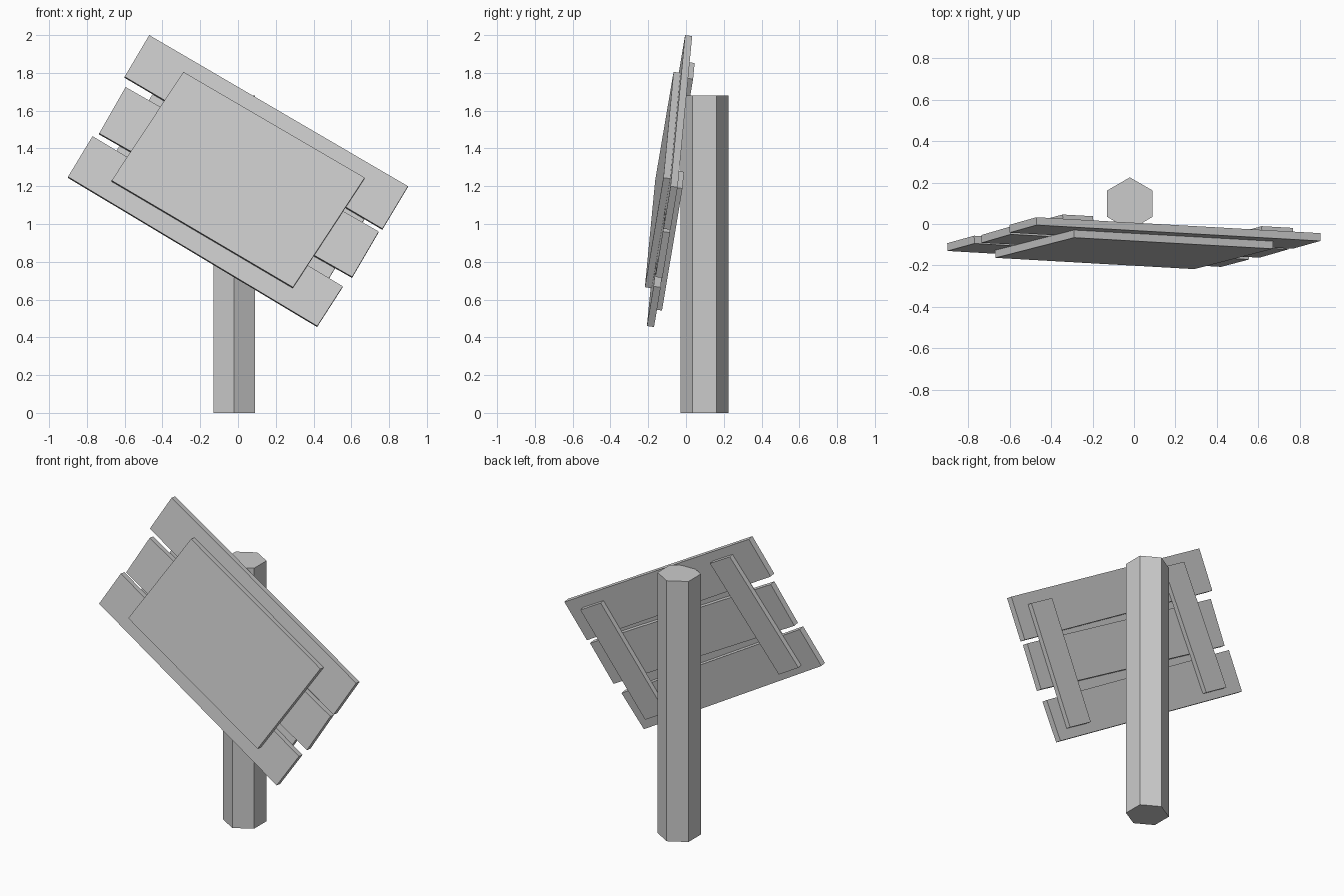
import bpy, bmesh, math
from mathutils import Vector

if "Cube" in bpy.data.objects:
    bpy.data.objects.remove(bpy.data.objects["Cube"])

# Leaning plane of the sign board: y as a function of x and z
GX, GZ = 0.031, 0.149
NORMAL = Vector((-GX, 1, -GZ)).normalized()   # points to the back


def on_plane(x, z):
    return Vector((x, -0.005 + GX * (x + 0.47) + GZ * (z - 2.0), z))


def slab(name, outline, front, thickness):
    """Flat board from a front-view outline (x, z), lying on the leaning plane."""
    bm = bmesh.new()
    verts = [bm.verts.new(on_plane(x, z) + NORMAL * front) for x, z in outline]
    face = bm.faces.new(verts)
    ext = bmesh.ops.extrude_face_region(bm, geom=[face], use_keep_orig=True)
    moved = [g for g in ext["geom"] if isinstance(g, bmesh.types.BMVert)]
    bmesh.ops.translate(bm, verts=moved, vec=NORMAL * thickness)
    bmesh.ops.recalc_face_normals(bm, faces=bm.faces)
    mesh = bpy.data.meshes.new(name)
    bm.to_mesh(mesh)
    bm.free()
    obj = bpy.data.objects.new(name, mesh)
    bpy.context.collection.objects.link(obj)
    return obj


# Hexagonal post, a corner facing front and back
bpy.ops.mesh.primitive_cylinder_add(vertices=6, radius=0.127, depth=1.68,
                                    location=(-0.02, 0.098, 0.84))
bpy.context.object.name = "post"

# Three planks
T = 0.038
slab("top_plank", [(-0.47, 2.0), (0.90, 1.20), (0.765, 0.975), (-0.60, 1.78)], 0, T)
slab("middle_plank", [(-0.595, 1.725), (0.745, 0.96), (0.605, 0.72), (-0.735, 1.48)], 0, T)
slab("bottom_plank", [(-0.77, 1.465), (0.555, 0.67), (0.42, 0.46), (-0.90, 1.25)], 0, T)

# Notice panel on the front
slab("front_panel", [(-0.29, 1.80), (0.67, 1.24), (0.29, 0.66), (-0.67, 1.225)], -0.037, 0.037)

# Battens joining the planks at the back
slab("left_batten", [(-0.342, 1.862), (-0.195, 1.777), (-0.61, 1.13), (-0.756, 1.216)], T, 0.03)
slab("right_batten", [(0.618, 1.286), (0.769, 1.198), (0.383, 0.552), (0.232, 0.64)], T, 0.03)
